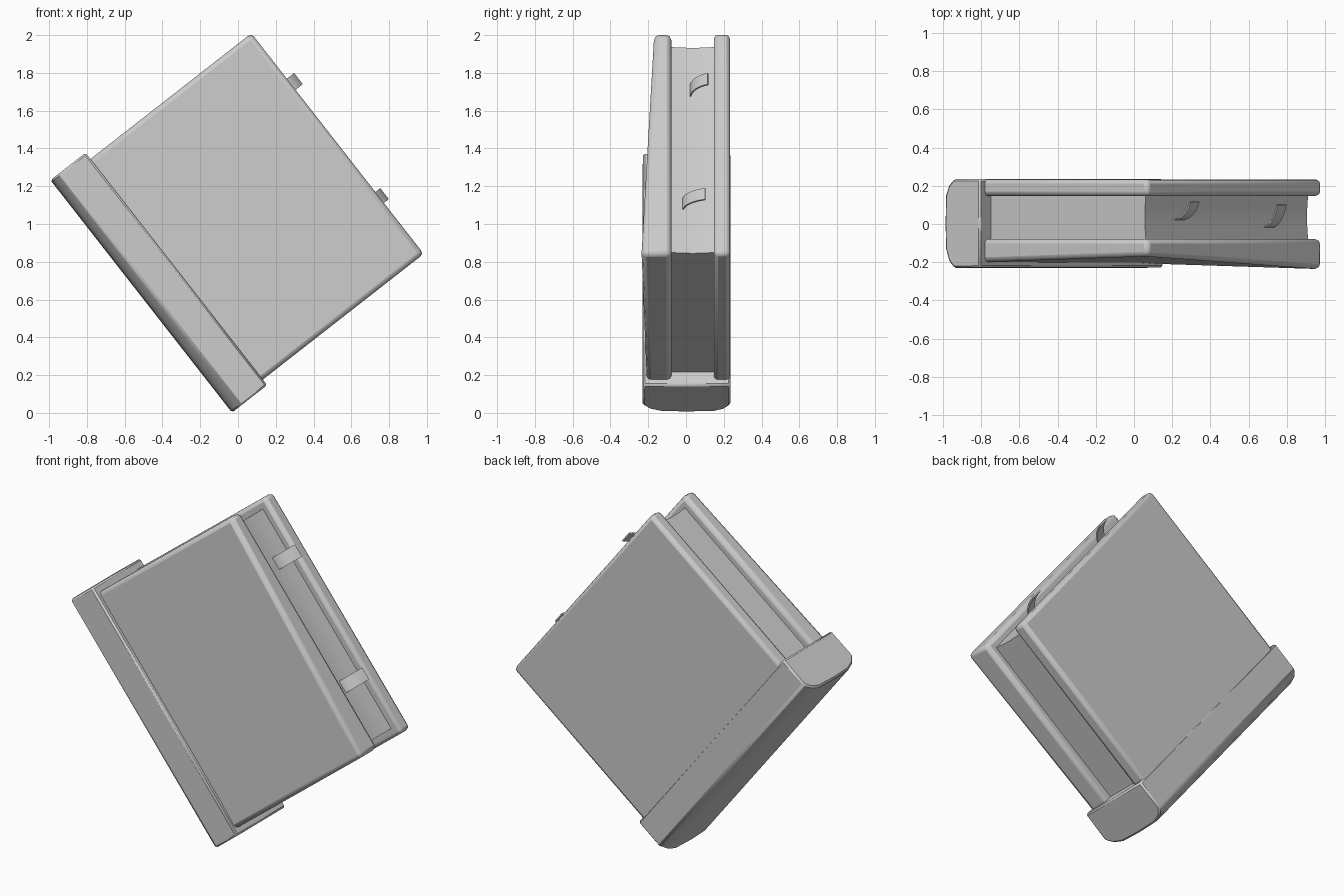
import bpy, bmesh, math

if "Cube" in bpy.data.objects:
    bpy.data.objects.remove(bpy.data.objects["Cube"])

TILT = math.radians(-38)   # the whole book leans on its spine corner


def make(name, verts, faces, bevel=0.0, segments=2):
    """Object in book space: x = across cover, y = thickness, z = along spine."""
    mesh = bpy.data.meshes.new(name)
    mesh.from_pydata(verts, [], faces)
    bm = bmesh.new()
    bm.from_mesh(mesh)
    bmesh.ops.recalc_face_normals(bm, faces=bm.faces)
    bm.to_mesh(mesh)
    bm.free()
    obj = bpy.data.objects.new(name, mesh)
    bpy.context.collection.objects.link(obj)
    obj.rotation_euler = (0, TILT, 0)
    if bevel:
        mod = obj.modifiers.new("soft_edges", 'BEVEL')
        mod.width = bevel
        mod.segments = segments
        mod.limit_method = 'ANGLE'
        mod.angle_limit = math.radians(25)
    bpy.ops.object.select_all(action='DESELECT')
    obj.select_set(True)
    bpy.context.view_layer.objects.active = obj
    bpy.ops.object.shade_smooth_by_angle(angle=math.radians(30))
    return obj


def extrude(name, profile, z0, z1, **kw):
    """Extrude an (x, y) profile along the spine direction."""
    n = len(profile)
    verts = [(x, y, z) for z in (z0, z1) for x, y in profile]
    faces = [tuple(range(n)), tuple(range(n, 2 * n))]
    faces += [(i, (i + 1) % n, n + (i + 1) % n, n + i) for i in range(n)]
    return make(name, verts, faces, **kw)


# Back cover: flat board
extrude("back_cover", [(0.08, 0.147), (1.293, 0.147), (1.293, 0.233), (0.08, 0.233)],
        0.058, 1.54, bevel=0.022)

# Front cover: slightly warped board, thicker toward the lower fore-edge corner
u0, u1, v0, v1, inner = 0.08, 1.293, 0.058, 1.54, -0.078
make("front_cover",
     [(u0, inner, v0), (u1, inner, v0), (u1, inner, v1), (u0, inner, v1),
      (u0, -0.205, v0), (u1, -0.237, v0), (u1, -0.168, v1), (u0, -0.203, v1)],
     [(0, 1, 2, 3), (4, 5, 6, 7), (0, 1, 5, 4), (1, 2, 6, 5), (2, 3, 7, 6), (3, 0, 4, 7)],
     bevel=0.025)

# Spine: faceted rounded back, raised over the front cover
extrude("spine", [(0.212, -0.228), (0.035, -0.23), (0.0, -0.19), (-0.02, -0.13),
                  (-0.024, 0.0), (-0.02, 0.15), (0.0, 0.2), (0.035, 0.235), (0.212, 0.235)],
        0.021, 1.582, bevel=0.01, segments=1)

# Page block: inset, with a very shallow hollow in the fore edge
extrude("pages", [(0.1, -0.1), (1.243, -0.1), (1.236, -0.02), (1.234, 0.035),
                  (1.236, 0.09), (1.243, 0.17), (0.1, 0.17)], 0.108, 1.488)


# Bookmark tabs: curved strips sticking out of the fore edge
def tab(name, y0, y1, z0, z1, tip):
    steps, base, thick = 6, 1.225, 0.008
    outer, under = [], []
    for i in range(steps + 1):
        a = math.pi / 2 * i / steps * 0.8
        s = math.sin(a) / math.sin(math.pi * 0.4)
        c = (1 - math.cos(a)) / (1 - math.cos(math.pi * 0.4))
        x, y = base + (tip - base) * s, y0 + (y1 - y0) * c
        outer.append((x, y))
        under.append((x - thick, y + thick * 0.5))
    extrude(name, outer + under[::-1], z0, z1)


tab("upper_bookmark", 0.02, 0.115, 1.16, 1.235, 1.342)
tab("lower_bookmark", -0.02, 0.1, 0.4, 0.474, 1.326)
